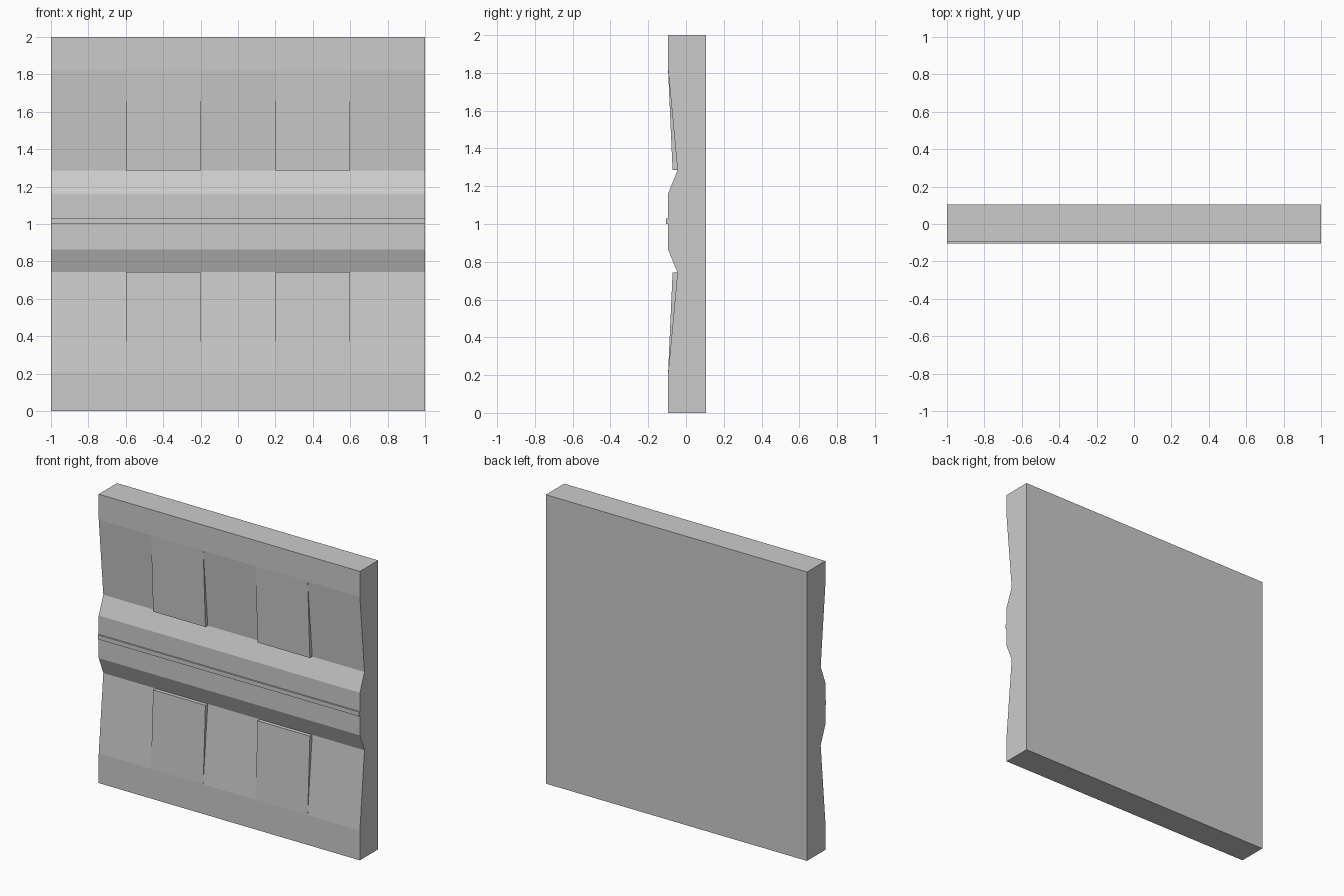
import bpy, bmesh

if "Cube" in bpy.data.objects:
    bpy.data.objects.remove(bpy.data.objects["Cube"])


def prism(name, profile, x0, x1):
    """Extrude a (y, z) profile along x."""
    bm = bmesh.new()
    face = bm.faces.new([bm.verts.new((x0, y, z)) for y, z in profile])
    ext = bmesh.ops.extrude_face_region(bm, geom=[face])
    moved = [v for v in ext["geom"] if isinstance(v, bmesh.types.BMVert)]
    bmesh.ops.translate(bm, verts=moved, vec=(x1 - x0, 0, 0))
    bmesh.ops.recalc_face_normals(bm, faces=bm.faces[:])
    mesh = bpy.data.meshes.new(name)
    bm.to_mesh(mesh)
    bm.free()
    obj = bpy.data.objects.new(name, mesh)
    bpy.context.collection.objects.link(obj)
    return obj


BACK, FRONT, GROOVE = 0.105, -0.095, -0.045

# Wall slab with two sloped recesses in its front
prism("wall_slab", [
    (BACK, 0), (FRONT, 0), (FRONT, 0.205), (GROOVE, 0.743), (FRONT, 0.865),
    (FRONT, 1.16), (GROOVE, 1.285), (FRONT, 1.823), (FRONT, 2), (BACK, 2),
], -1, 1)

# Thin trim strip across the middle
prism("trim_strip", [(-0.105, 1.0), (-0.105, 1.03), (-0.08, 1.03), (-0.08, 1.0)], -1, 1)

# Raised wedge panels, two in each recess
for row, z_thick, z_thin in (("upper", 1.285, 1.823), ("lower", 0.743, 0.205)):
    for side, x in (("left", -0.6), ("right", 0.2)):
        prism(f"{row}_{side}_panel", [
            (-0.071, z_thick), (FRONT, z_thin), (-0.03, z_thin), (-0.03, z_thick),
        ], x, x + 0.4)
